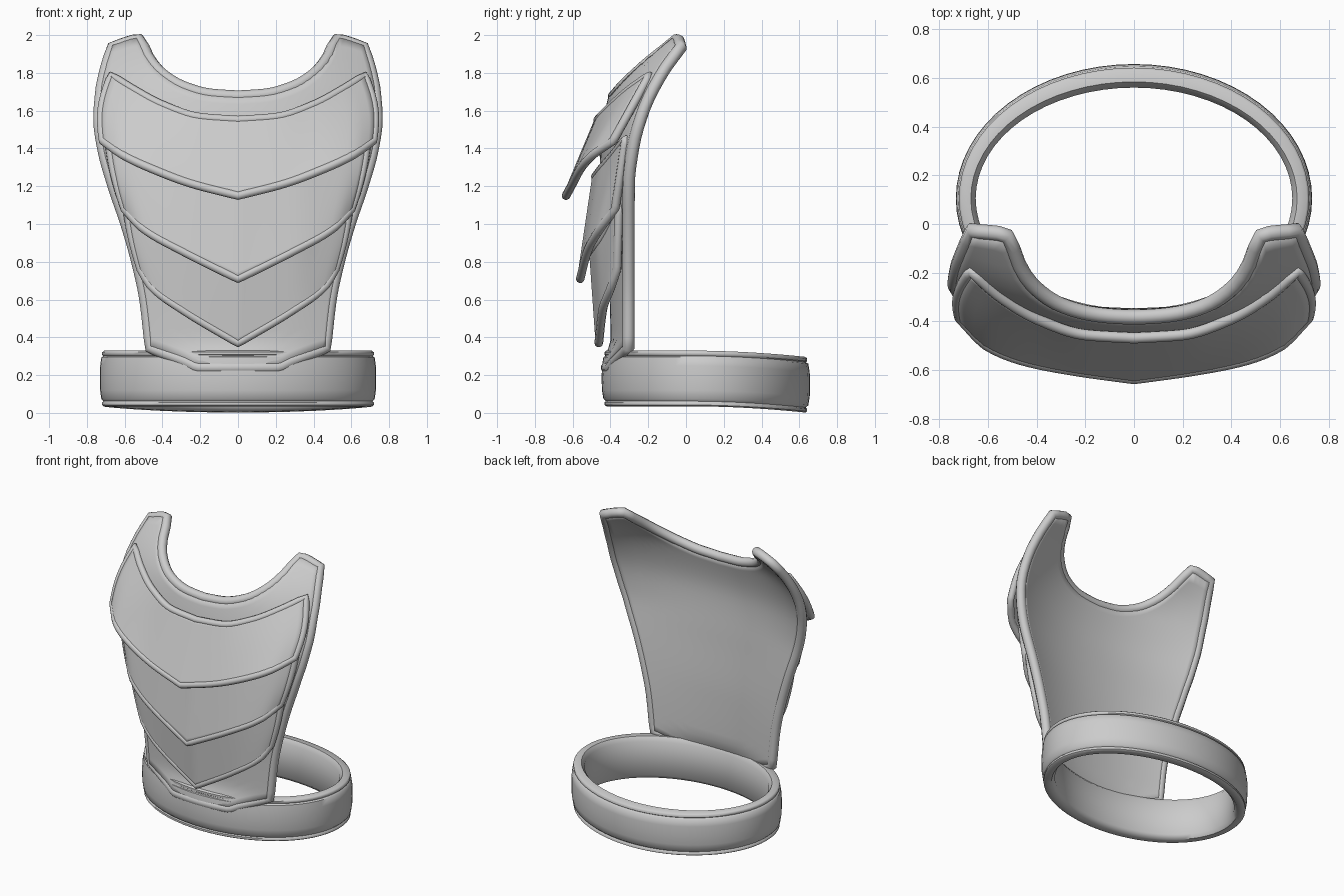
import bpy, math

if "Cube" in bpy.data.objects:
    bpy.data.objects.remove(bpy.data.objects["Cube"])

# Monotone cubic lookup: keys are (k, value, ...) rows, i is the value column
def ip(keys, v, i=1):
    n = len(keys)
    v = min(max(v, keys[0][0]), keys[-1][0])
    d = [(keys[j+1][i] - keys[j][i]) / (keys[j+1][0] - keys[j][0]) for j in range(n - 1)]
    m = [d[0]] + [0 if a * b <= 0 else 2 * a * b / (a + b) for a, b in zip(d, d[1:])] + [d[-1]]
    j = max(q for q in range(n - 1) if keys[q][0] <= v)
    h = keys[j+1][0] - keys[j][0]
    s = (v - keys[j][0]) / h
    return (keys[j][i] * (2*s**3 - 3*s*s + 1) + keys[j+1][i] * (3*s*s - 2*s**3)
            + h * (m[j] * (s**3 - 2*s*s + s) + m[j+1] * (s**3 - s*s)))

def make_mesh(name, verts, faces, angle=40):
    me = bpy.data.meshes.new(name)
    me.from_pydata(verts, [], faces)
    ob = bpy.data.objects.new(name, me)
    bpy.context.collection.objects.link(ob)
    bpy.ops.object.select_all(action='DESELECT')
    ob.select_set(True)
    bpy.context.view_layer.objects.active = ob
    bpy.ops.object.shade_smooth_by_angle(angle=math.radians(angle))
    return ob

# Symmetric shell with a rounded rim; fn(t, s): t 0..1 centre to side, s 0..1 bottom to top
def shell(name, fn, thick, rim, nu=20, nv=16):
    def p(i, j):
        x, y, z = fn(abs(i) / nu, j / nv)
        return (math.copysign(x, i), y, z)
    verts = [p(i, j) for j in range(nv + 1) for i in range(-nu, nu + 1)]
    w = 2 * nu + 1
    faces = [(j*w + i, j*w + i + 1, (j+1)*w + i + 1, (j+1)*w + i)
             for j in range(nv) for i in range(w - 1)]
    ob = make_mesh(name, verts, faces)
    mod = ob.modifiers.new("thickness", 'SOLIDIFY')
    mod.thickness, mod.offset = thick, 0
    # rolled rim around the border
    loop = ([p(i, 0) for i in range(-nu, nu)] + [p(nu, j) for j in range(nv)]
            + [p(i, nv) for i in range(nu, -nu, -1)] + [p(-nu, j) for j in range(nv, 0, -1)])
    cu = bpy.data.curves.new(name + "_rim", 'CURVE')
    cu.dimensions = '3D'
    cu.bevel_depth, cu.bevel_resolution = rim, 3
    sp = cu.splines.new('POLY')
    sp.points.add(len(loop) - 1)
    for pt, co in zip(sp.points, loop):
        pt.co = (*co, 1)
    sp.use_cyclic_u = True
    sp.use_smooth = True
    bpy.context.collection.objects.link(bpy.data.objects.new(name + "_rim", cu))

# Torso plate: half width, centre depth and edge depth by height
width = [(.22, .45), (.33, .462), (.6, .492), (.8, .535), (1, .592), (1.2, .66), (1.4, .715),
         (1.55, .735), (1.7, .725), (1.8, .705), (1.95, .66), (2, .645)]
centre = [(.22, -.425), (.3, -.40), (.38, -.372), (.7, -.38), (1.1, -.41), (1.4, -.43),
          (1.7, -.375), (1.83, -.30), (2, -.10)]
edge = [(.22, -.32), (.33, -.305), (1.2, -.303), (1.4, -.28), (1.6, -.225), (1.8, -.125), (1.97, 0)]
neck = [(0, 1.675), (.2, 1.685), (.4, 1.725), (.58, 1.80), (.72, 1.90), (.8, 1.975), (1, 1.935)]
hem = [(0, .24), (.45, .24), (.6, .27), (.95, .335), (1, .345)]

def torso(t, s):
    z = ip(hem, t) * (1 - s) + ip(neck, t) * s
    c, e = ip(centre, z), ip(edge, z)
    return (t * ip(width, z), c + (e - c) * t ** 2.1, z)

shell("torso_plate", torso, .055, .032, nv=30)

# Overlapping chevron plates: lower and upper edges as (x, y, z), plus side bulge
plates = {
    "upper_chevron": ([(0, -.635, 1.15), (.25, -.60, 1.215), (.45, -.56, 1.29), (.6, -.50, 1.36),
                       (.715, -.385, 1.44)],
                      [(0, -.468, 1.55), (.2, -.455, 1.565), (.4, -.39, 1.63), (.55, -.30, 1.71),
                       (.67, -.195, 1.785)], .028),
    "middle_chevron": ([(0, -.56, .71), (.3, -.52, .86), (.5, -.455, .975), (.6, -.375, 1.08)],
                       [(0, -.48, 1.25), (.3, -.45, 1.29), (.5, -.39, 1.36), (.685, -.32, 1.45)], .012),
    "lower_chevron": ([(0, -.462, .37), (.3, -.44, .55), (.46, -.395, .67), (.515, -.365, .76)],
                      [(0, -.495, .84), (.3, -.46, .89), (.45, -.41, .97), (.59, -.355, 1.09)], .008),
}
for name, (low, up, bulge) in plates.items():
    def surf(t, s):
        a, b = t * low[-1][0], t * up[-1][0]
        lo = (a, ip(low, a), ip(low, a, 2))
        hi = (b, ip(up, b), ip(up, b, 2))
        x, y, z = (q + (r - q) * s for q, r in zip(lo, hi))
        return (x + bulge * t * math.sin(math.pi * s), y, z)
    shell(name, surf, .034, .023)

# Waist belt: closed section (0 inner .. 1 outer, z) swept round an ellipse
section = [(.0, .06), (.25, .035), (.75, .035), (.86, .042), (.86, .056), (.78, .062), (.92, .075),
           (1, .12), (1.02, .18), (1, .25), (.92, .295), (.78, .302), (.86, .308), (.86, .322),
           (.75, .33), (.25, .33), (0, .30)]
N, verts = 64, []
for k in range(N):
    a = 2 * math.pi * k / N
    for d, z in section:
        x = (.65 + .08 * d) * math.cos(a)
        y = .105 + (.455 + .095 * d) * math.sin(a)
        verts.append((x, y, z - .032 * max(0, y / .62) ** 2))
M = len(section)
faces = [(k*M + i, (k+1) % N * M + i, (k+1) % N * M + (i+1) % M, k*M + (i+1) % M)
         for k in range(N) for i in range(M)]
make_mesh("waist_belt", verts, faces, 50)
